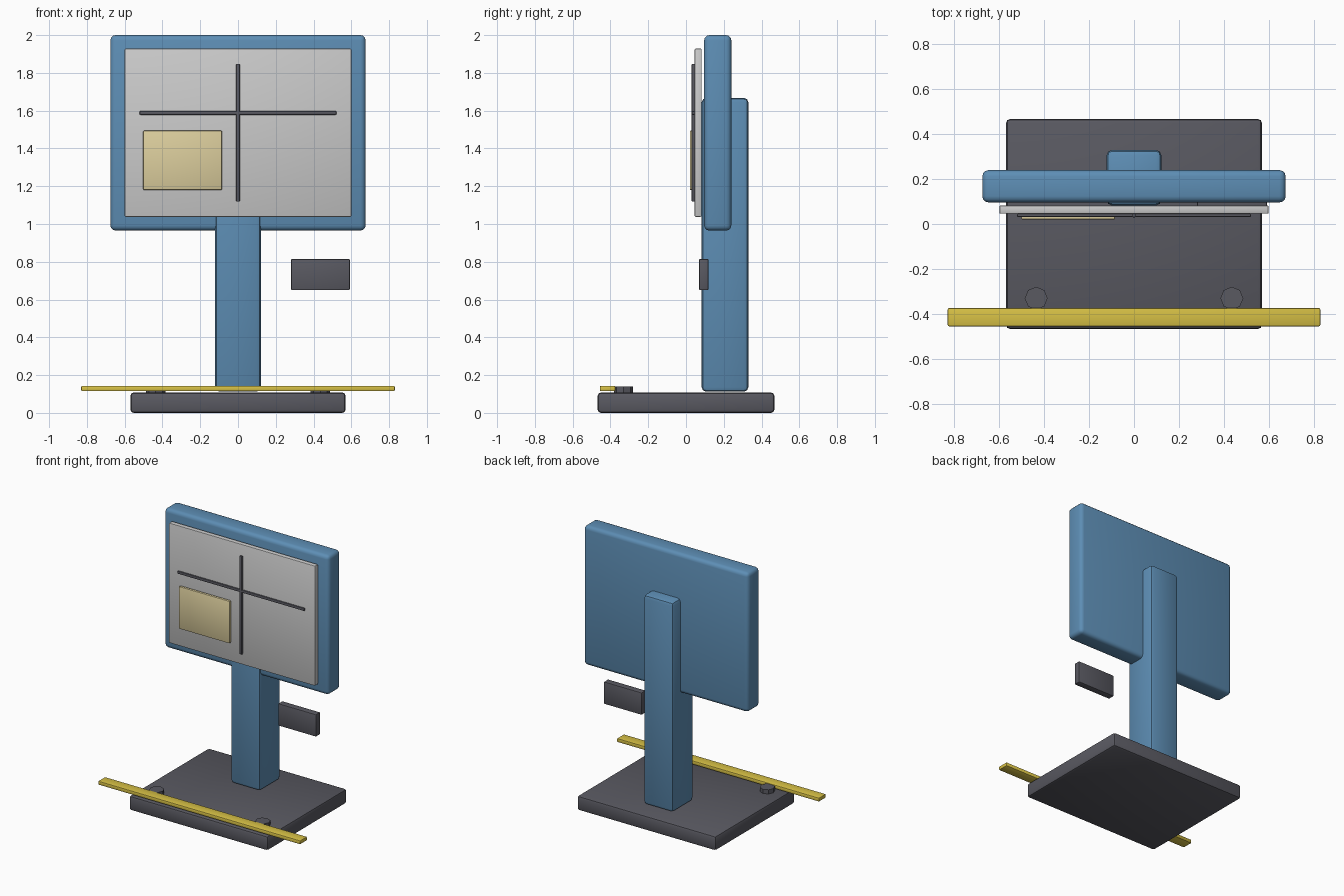
import bpy
from math import radians

if "Cube" in bpy.data.objects:
    bpy.data.objects.remove(bpy.data.objects["Cube"])


def material(name, rgb):
    m = bpy.data.materials.new(name)
    m.diffuse_color = (*rgb, 1)
    m.use_nodes = True
    m.node_tree.nodes["Principled BSDF"].inputs["Base Color"].default_value = m.diffuse_color
    return m


blue = material("blue_shell", (0.11, 0.27, 0.46))
dark = material("dark_plastic", (0.10, 0.10, 0.12))
pale = material("pale_screen", (0.58, 0.58, 0.60))
cream = material("cream_panel", (0.72, 0.62, 0.34))
yellow = material("yellow_trim", (0.68, 0.53, 0.06))


def finish(ob, name, mat):
    ob.name = name
    ob.data.materials.append(mat)
    bpy.ops.object.shade_smooth_by_angle(angle=radians(30))


def box(name, x, y, z, mat, bevel, segments=2):
    """Bevelled box from (min, max) extents on each axis."""
    spans = (x, y, z)
    bpy.ops.mesh.primitive_cube_add(size=1, location=[(a + b) / 2 for a, b in spans])
    ob = bpy.context.object
    ob.scale = [b - a for a, b in spans]
    bpy.ops.object.transform_apply(location=False, rotation=False, scale=True)
    mod = ob.modifiers.new("bevel", 'BEVEL')
    mod.width = bevel
    mod.segments = segments
    bpy.ops.object.modifier_apply(modifier=mod.name)
    finish(ob, name, mat)


# Base, post and display housing
box("base", (-0.57, 0.57), (-0.468, 0.468), (0, 0.108), dark, 0.018)
box("post", (-0.122, 0.122), (0.083, 0.33), (0.112, 1.668), blue, 0.024)
box("display_housing", (-0.676, 0.676), (0.096, 0.24), (0.965, 2.0), blue, 0.028, 3)

# Screen with cross lines and a raised panel
box("screen", (-0.6, 0.6), (0.046, 0.083), (1.038, 1.929), pale, 0.006)
box("screen_line_horizontal", (-0.521, 0.521), (0.031, 0.046), (1.578, 1.598), dark, 0.005)
box("screen_line_vertical", (-0.01, 0.01), (0.03, 0.046), (1.118, 1.848), dark, 0.005)
box("screen_panel", (-0.502, -0.085), (0.02, 0.04), (1.18, 1.494), cream, 0.005)

# Side reader block beside the post
box("side_reader", (0.281, 0.592), (0.069, 0.119), (0.65, 0.815), dark, 0.006)

# Front strip and the two octagonal knobs behind it
box("front_strip", (-0.83, 0.83), (-0.456, -0.374), (0.115, 0.143), yellow, 0.006)
for side, x in (("left", -0.436), ("right", 0.436)):
    bpy.ops.mesh.primitive_cylinder_add(vertices=8, radius=0.051, depth=0.032,
                                        location=(x, -0.331, 0.123))
    finish(bpy.context.object, f"knob_{side}", dark)
